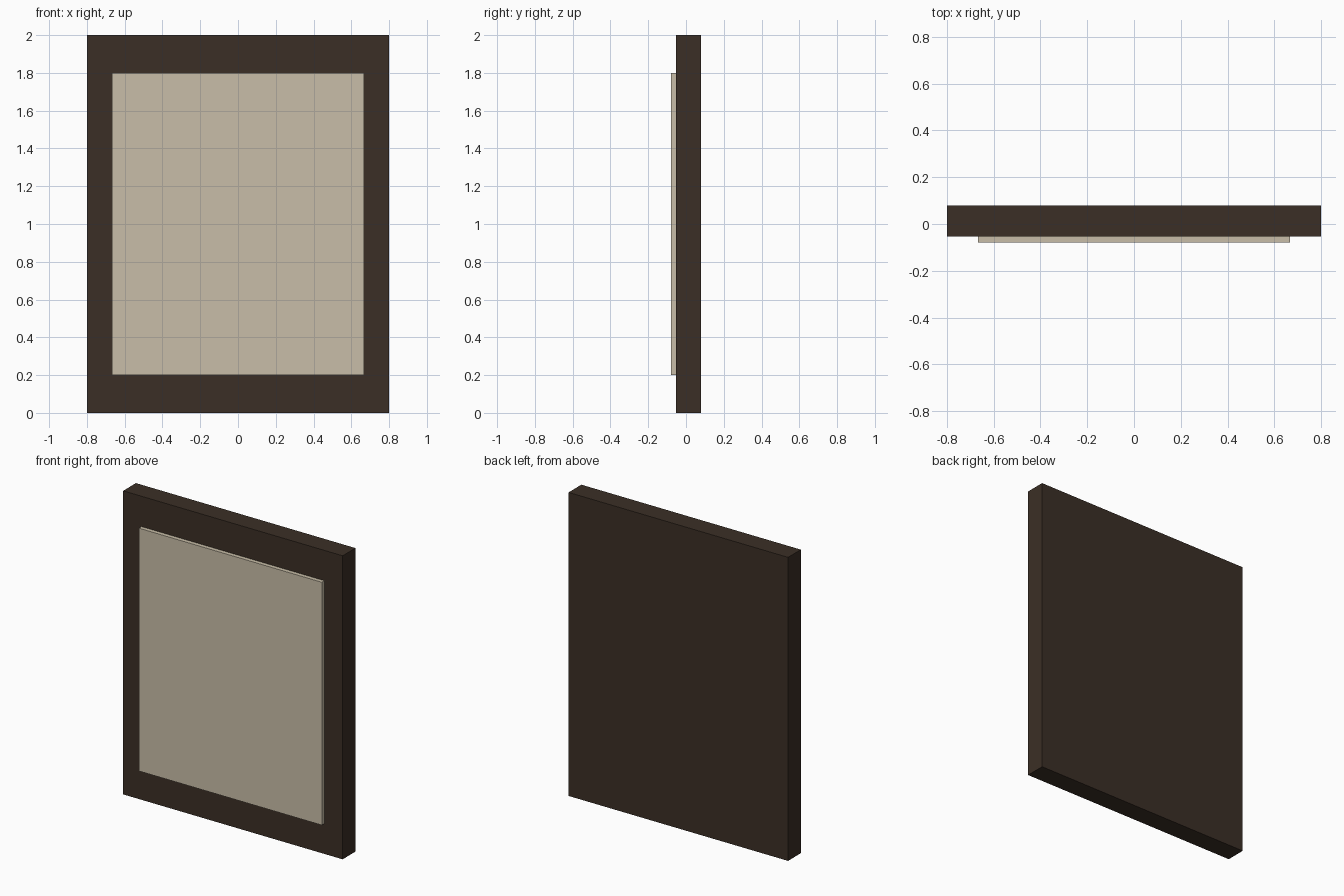
import bpy

if "Cube" in bpy.data.objects:
    bpy.data.objects.remove(bpy.data.objects["Cube"])


def material(name, rgb):
    m = bpy.data.materials.new(name)
    m.diffuse_color = (*rgb, 1.0)
    m.use_nodes = True
    m.node_tree.nodes["Principled BSDF"].inputs["Base Color"].default_value = m.diffuse_color
    return m


def box(name, lo, hi, mat):
    centre = [(a + b) / 2 for a, b in zip(lo, hi)]
    bpy.ops.mesh.primitive_cube_add(size=1, location=centre)
    ob = bpy.context.object
    ob.name = name
    ob.scale = [b - a for a, b in zip(lo, hi)]
    bpy.ops.object.transform_apply(location=False, rotation=False, scale=True)
    ob.data.materials.append(mat)
    return ob


dark_wood = material("dark_wood", (0.044, 0.028, 0.019))
canvas = material("canvas", (0.584, 0.515, 0.392))

# Solid backing slab that reads as the frame border
box("frame", (-0.8, -0.053, 0.0), (0.8, 0.08, 2.0), dark_wood)

# Raised picture panel on the front, seated slightly into the slab
box("picture_panel", (-0.667, -0.08, 0.2), (0.667, -0.045, 1.8), canvas)
